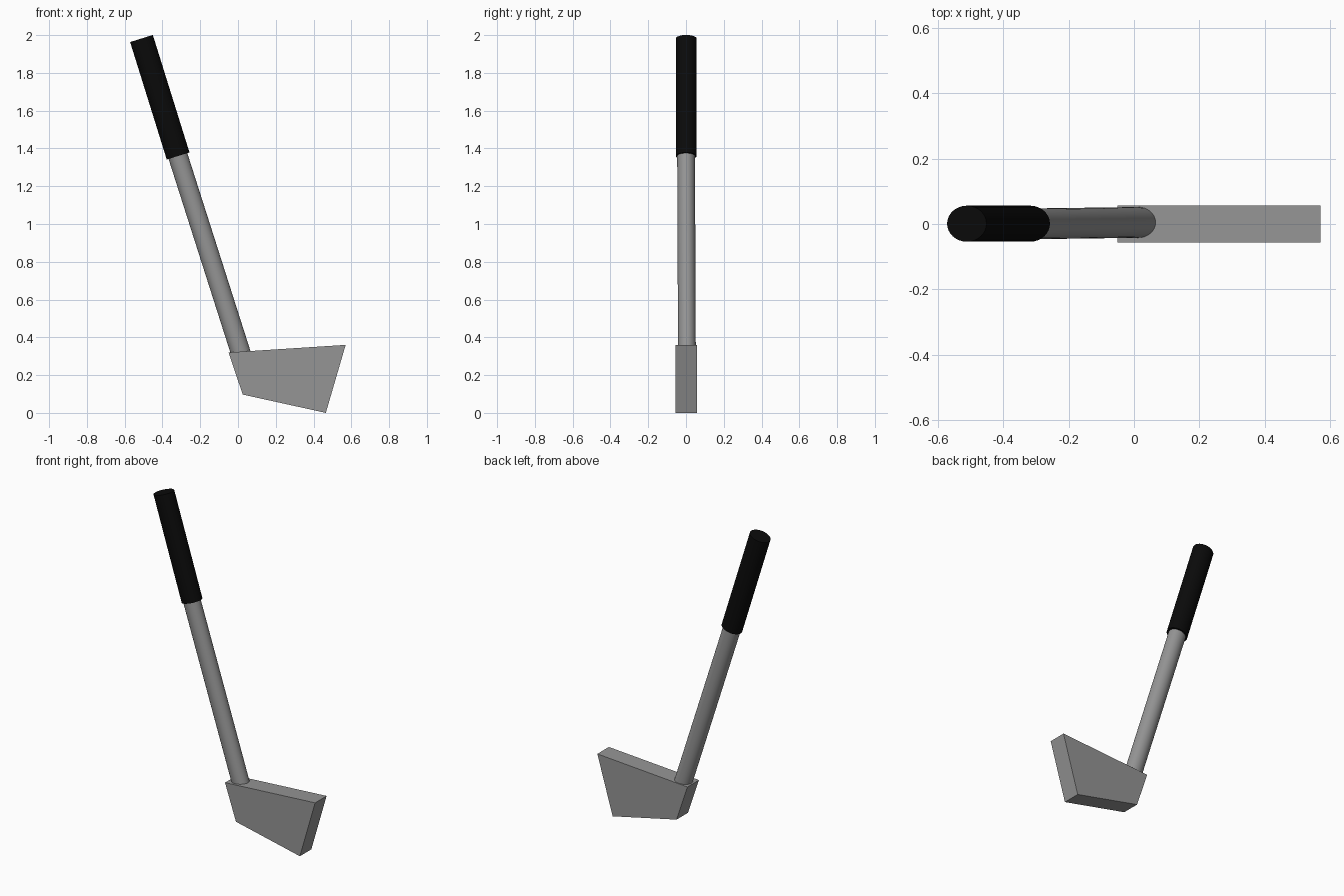
import bpy, bmesh
from mathutils import Vector

cube = bpy.data.objects.get("Cube")
if cube:
    bpy.data.objects.remove(cube, do_unlink=True)


def material(name, value):
    m = bpy.data.materials.new(name)
    m.use_nodes = True
    colour = (value, value, value, 1)
    m.diffuse_color = colour
    m.node_tree.nodes["Principled BSDF"].inputs["Base Color"].default_value = colour
    return m


grey = material("steel grey", 0.3)
black = material("grip black", 0.003)


def add_object(name, bm, mat):
    bmesh.ops.recalc_face_normals(bm, faces=bm.faces)
    mesh = bpy.data.meshes.new(name)
    bm.to_mesh(mesh)
    bm.free()
    mesh.materials.append(mat)
    obj = bpy.data.objects.new(name, mesh)
    bpy.context.collection.objects.link(obj)
    return obj


def oval_rod(name, bottom, top, wide, deep, mat):
    """Capped rod with an oval section, wide across the tilt and deep along y."""
    a, b = Vector(bottom), Vector(top)
    axis = (b - a).normalized()
    across = Vector((0, 1, 0)).cross(axis).normalized()
    depth = axis.cross(across)
    bm = bmesh.new()
    bmesh.ops.create_cone(bm, cap_ends=True, segments=32, radius1=1, radius2=1, depth=1)
    for v in bm.verts:
        x, y, z = v.co
        v.co = a.lerp(b, z + 0.5) + across * (x * wide) + depth * (y * deep)
    obj = add_object(name, bm, mat)
    bpy.ops.object.select_all(action='DESELECT')
    obj.select_set(True)
    bpy.context.view_layer.objects.active = obj
    bpy.ops.object.shade_smooth_by_angle(angle=0.6)


# Club head: slanted four-sided profile extruded through its thickness
bm = bmesh.new()
outline = [(-0.05, 0.32), (0.025, 0.097), (0.465, 0.0), (0.57, 0.36)]
face = bm.faces.new([bm.verts.new((x, -0.056, z)) for x, z in outline])
extruded = bmesh.ops.extrude_face_region(bm, geom=[face])
bmesh.ops.translate(bm, vec=(0, 0.113, 0),
                    verts=[g for g in extruded["geom"] if isinstance(g, bmesh.types.BMVert)])
add_object("club_head", bm, grey)

# Shaft, its ends buried in the head and the grip
oval_rod("shaft", (0.025, 0.005, 0.285), (-0.35, 0.0, 1.46), 0.052, 0.047, grey)

# Grip
oval_rod("grip", (-0.317, 0.001, 1.36), (-0.511, 0.001, 1.982), 0.063, 0.055, black)
